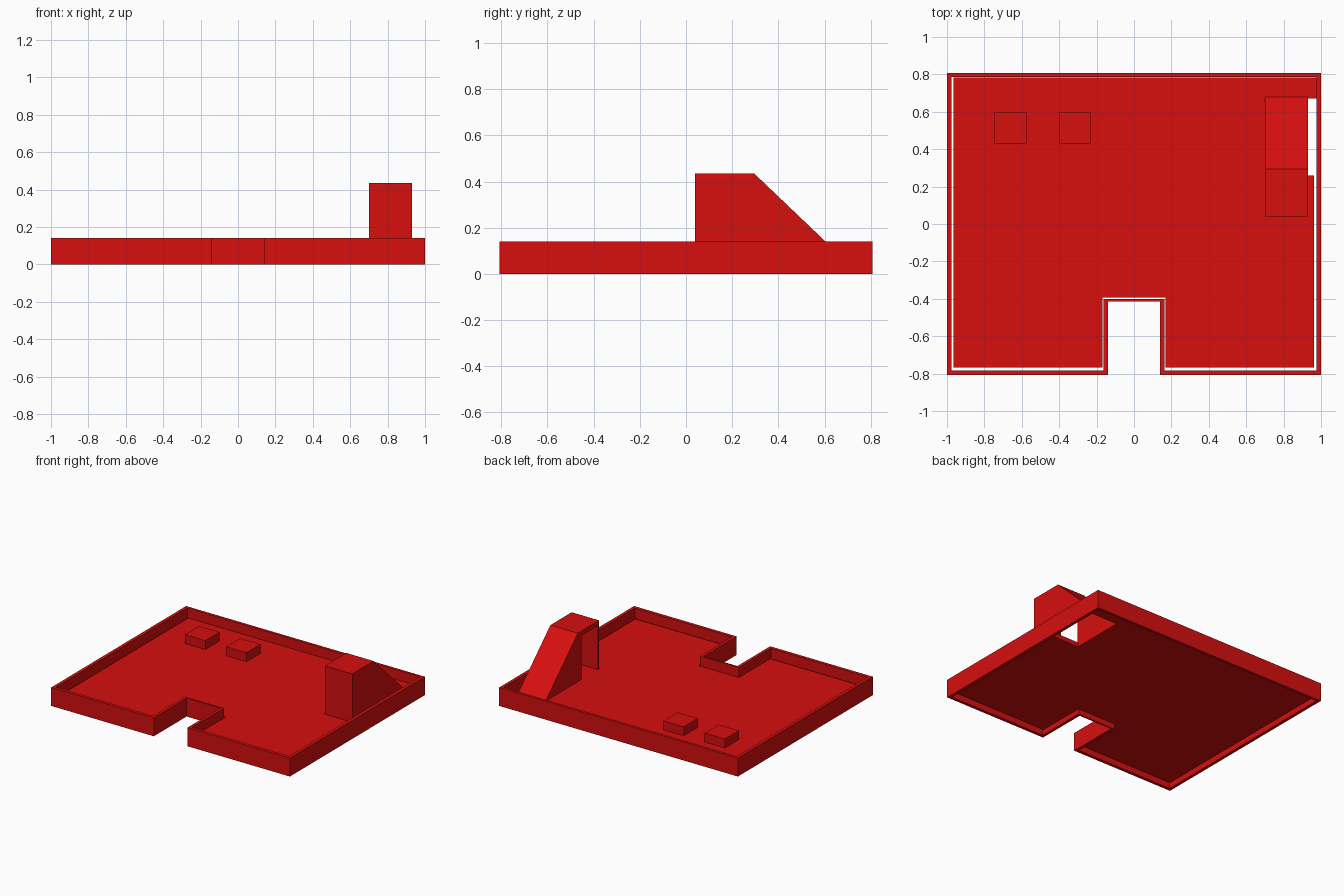
import bpy
import bmesh
from mathutils import Vector

if "Cube" in bpy.data.objects:
    bpy.data.objects.remove(bpy.data.objects["Cube"], do_unlink=True)

red = bpy.data.materials.new("red")
red.use_nodes = True
red.diffuse_color = (0.68, 0.0045, 0.0045, 1)
red.node_tree.nodes["Principled BSDF"].inputs["Base Color"].default_value = red.diffuse_color

FLOOR_Z = 0.068
TOP_Z = 0.435


def finish(name, bm):
    bmesh.ops.recalc_face_normals(bm, faces=bm.faces)
    mesh = bpy.data.meshes.new(name)
    bm.to_mesh(mesh)
    bm.free()
    mesh.materials.append(red)
    obj = bpy.data.objects.new(name, mesh)
    bpy.context.collection.objects.link(obj)
    return obj


def prism(name, outline, lo, hi, axis="z"):
    """Extrude an (x, y) outline along z, or a (y, z) outline along x."""
    place = (lambda a, b: (a, b, lo)) if axis == "z" else (lambda a, b: (lo, a, b))
    step = Vector((0, 0, hi - lo)) if axis == "z" else Vector((hi - lo, 0, 0))
    bm = bmesh.new()
    face = bm.faces.new([bm.verts.new(place(a, b)) for a, b in outline])
    extruded = bmesh.ops.extrude_face_region(bm, geom=[face], use_keep_orig=True)
    verts = [g for g in extruded["geom"] if isinstance(g, bmesh.types.BMVert)]
    bmesh.ops.translate(bm, verts=verts, vec=step)
    return finish(name, bm)


def rect(a0, a1, b0, b1):
    return [(a0, b0), (a1, b0), (a1, b1), (a0, b1)]


def notched(x, y_front, y_back, notch_x, notch_y):
    right = [(notch_x, notch_y), (notch_x, y_front), (x, y_front), (x, y_back)]
    return right + [(-a, b) for a, b in reversed(right)]


def ring(name, outer, inner, lo, hi):
    """Closed wall between two matching outlines."""
    bm = bmesh.new()
    loops = [[bm.verts.new((a, b, z)) for a, b in pts]
             for pts, z in ((outer, lo), (outer, hi), (inner, hi), (inner, lo))]
    n = len(outer)
    for k in range(4):
        p, q = loops[k], loops[(k + 1) % 4]
        for i in range(n):
            j = (i + 1) % n
            bm.faces.new((p[i], p[j], q[j], q[i]))
    return finish(name, bm)


# Parapet wall around the notched plan
ring("parapet_wall",
     notched(1.0, -0.807, 0.807, 0.14, -0.415),
     notched(0.976, -0.783, 0.787, 0.163, -0.402), 0, 0.14)

# Roof deck, open along its right edge for the stairwell
deck = [(-0.966, 0.783), (-0.966, -0.768), (-0.168, -0.768), (-0.168, -0.394),
        (0.168, -0.394), (0.168, -0.768), (0.962, -0.768), (0.962, 0.26),
        (0.72, 0.26), (0.72, 0.67), (0.976, 0.67), (0.976, 0.783)]
prism("roof_deck", deck, 0.035, FLOOR_Z)

# Two low roof units
for name, x in (("roof_unit_right", -0.745), ("roof_unit_left", -0.40)):
    prism(name, rect(x, x + 0.17, 0.43, 0.598), FLOOR_Z, 0.136)

# Hollow stair housing: two side walls and a bent cover between them
X0, X1, T = 0.70, 0.93, 0.015
Y0, YB, Y1 = 0.04, 0.295, 0.68
side = [(Y0, FLOOR_Z), (Y0, TOP_Z), (YB, TOP_Z), (Y1, FLOOR_Z)]
prism("stair_outer_wall", side, X1 - T, X1, "x")

door = [(0.25, FLOOR_Z), (0.25, 0.40), (Y0 + T, 0.40), (Y0 + T, FLOOR_Z)]
prism("stair_door_wall", side + door, X0, X0 + T, "x")

lining = [(Y1 - 0.022, FLOOR_Z), (YB - 0.006, TOP_Z - T),
          (Y0 + T, TOP_Z - T), (Y0 + T, FLOOR_Z)]
prism("stair_cover", side + lining, X0 + T, X1 - T, "x")
